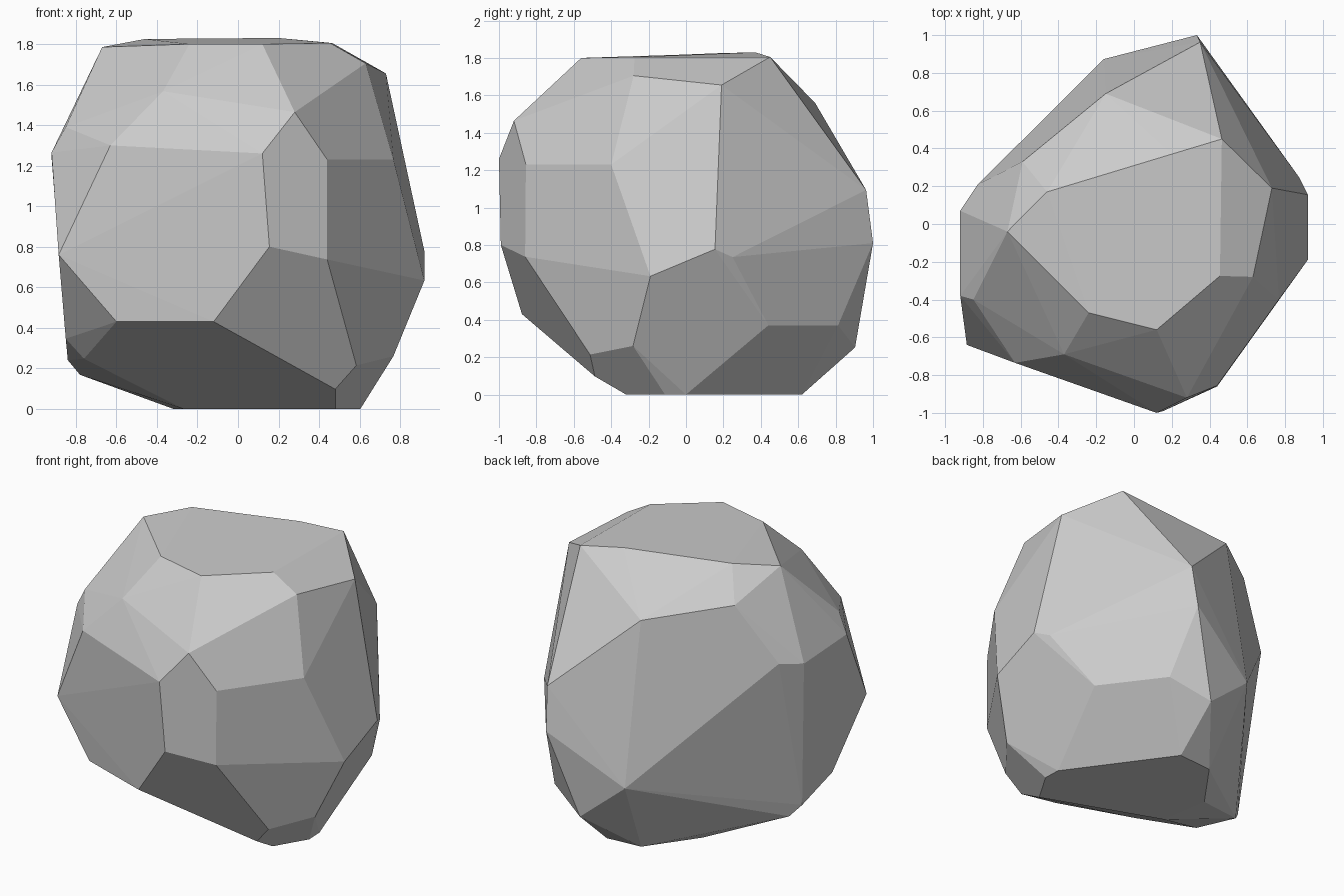
import bpy, bmesh, math

# Boulder: corner points, grouped by zone, wrapped in a convex skin
crown = [(-.67, -.04, 1.785), (-.24, -.47, 1.80), (.12, -.56, 1.80),
         (.455, -.275, 1.805), (.465, .45, 1.805), (.2, .37, 1.83),
         (-.46, .17, 1.825), (-.59, .33, 1.64), (-.15, .69, 1.56),
         (-.37, -.69, 1.567), (.63, -.28, 1.705), (.73, .19, 1.655)]
front = [(-.63, -.735, 1.30), (.12, -1, 1.26), (.28, -.92, 1.464),
         (.44, -.856, 1.23), (.44, -.86, .737), (.155, -.99, .80),
         (-.12, -.877, .43), (-.60, -.71, .43)]
left = [(-.885, -.64, .76), (-.92, -.38, 1.265), (-.85, -.40, 1.39),
        (-.92, .07, 1.24), (-.83, .206, 1.267), (-.85, -.33, .346),
        (-.84, -.025, .24), (-.78, .027, .168), (-.76, -.32, .247)]
right = [(.584, -.513, .214), (.767, -.283, .26), (.92, -.19, .633),
         (.92, .155, .777), (.767, -.40, 1.23), (.873, .249, .735),
         (.68, .44, .37)]
back = [(.40, .813, .37), (.15, .904, .252), (-.16, .873, .51),
        (.333, 1, .81), (.35, .963, 1.094)]
base = [(.48, -.487, .097), (.48, -.32, 0), (.604, -.112, 0), (.60, 0, 0),
        (.15, .62, 0), (-.09, .60, 0), (-.32, .28, 0), (-.27, -.04, 0)]

bm = bmesh.new()
for p in crown + front + left + right + back + base:
    bm.verts.new(p)
hull = bmesh.ops.convex_hull(bm, input=bm.verts[:])
loose = [v for v in bm.verts if not v.link_faces]
bmesh.ops.delete(bm, geom=loose, context='VERTS')

# Merge nearly coplanar triangles into flat facets
bmesh.ops.dissolve_limit(bm, angle_limit=math.radians(2),
                         verts=bm.verts[:], edges=bm.edges[:])
bmesh.ops.recalc_face_normals(bm, faces=bm.faces[:])

mesh = bpy.data.meshes.new("boulder")
bm.to_mesh(mesh)
bm.free()
bpy.context.collection.objects.link(bpy.data.objects.new("boulder", mesh))
